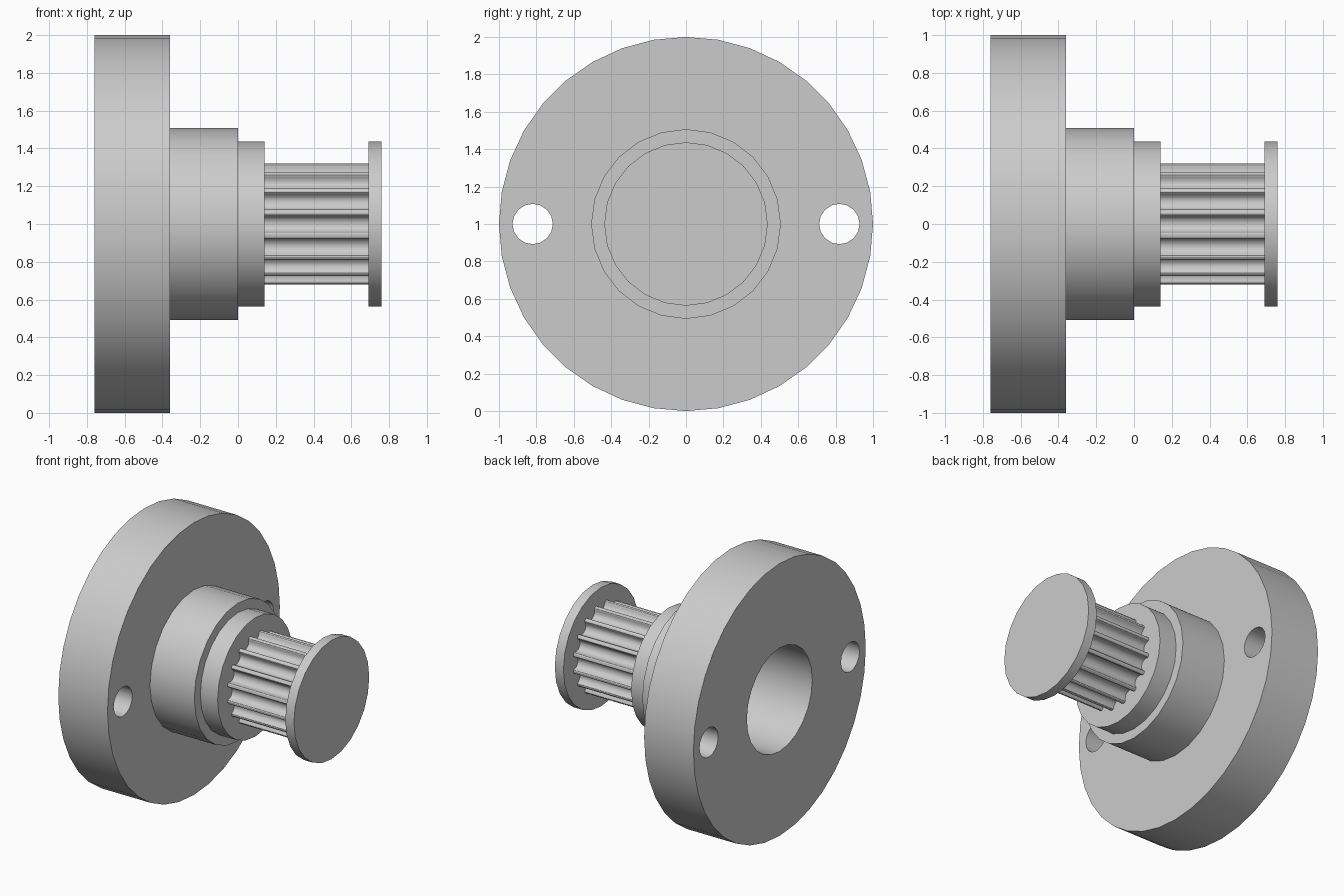
import bpy, bmesh
from math import sin, cos, pi, sqrt

cube = bpy.data.objects.get("Cube")
if cube:
    bpy.data.objects.remove(cube, do_unlink=True)

AXIS_Z = 1.0

grey = bpy.data.materials.new("plain grey")
grey.use_nodes = True
grey.diffuse_color = (0.6, 0.6, 0.6, 1)
grey.node_tree.nodes["Principled BSDF"].inputs["Base Color"].default_value = (0.6, 0.6, 0.6, 1)


def circle(radius, sides, y=0.0):
    """Outline in the y-z plane, relative to the shaft axis."""
    return [(y + radius * cos(2 * pi * i / sides), radius * sin(2 * pi * i / sides))
            for i in range(sides)]


def prism(name, outline, x0, x1):
    """Extrude a y-z outline along x."""
    bm = bmesh.new()
    face = bm.faces.new([bm.verts.new((x0, y, AXIS_Z + z)) for y, z in outline])
    new = bmesh.ops.extrude_face_region(bm, geom=[face])["geom"]
    bmesh.ops.translate(bm, vec=(x1 - x0, 0, 0),
                        verts=[v for v in new if isinstance(v, bmesh.types.BMVert)])
    bmesh.ops.recalc_face_normals(bm, faces=bm.faces)
    mesh = bpy.data.meshes.new(name)
    bm.to_mesh(mesh)
    bm.free()
    mesh.materials.append(grey)
    ob = bpy.data.objects.new(name, mesh)
    bpy.context.collection.objects.link(ob)
    return ob


def activate(ob):
    bpy.ops.object.select_all(action='DESELECT')
    ob.select_set(True)
    bpy.context.view_layer.objects.active = ob


def drill(ob, cutters):
    activate(ob)
    for cutter in cutters:
        mod = ob.modifiers.new("hole", 'BOOLEAN')
        mod.operation = 'DIFFERENCE'
        mod.solver = 'EXACT'
        mod.object = cutter
        bpy.ops.object.modifier_apply(modifier=mod.name)


def toothed_outline(radius, teeth, half_groove):
    """Belt pulley outline: narrow lands between rounded grooves."""
    base = sqrt(radius ** 2 - half_groove[0][0] ** 2)
    groove = [(-u, d) for u, d in half_groove] + [(0, 0.051)] + half_groove[::-1]
    points = []
    for i in range(teeth):
        a = 2 * pi * i / teeth
        for u, d in groove:
            r = base - d
            points.append((r * cos(a) - u * sin(a), r * sin(a) + u * cos(a)))
    return points


# Mounting flange and stepped hub
flange = prism("flange", circle(1.0, 36), -0.76, -0.36)
hub = prism("hub", circle(0.507, 24), -0.36, 0.0)
collar = prism("collar", circle(0.437, 24), 0.0, 0.14)

# Toothed belt section and end disc
half_groove = [(0.0565, 0), (0.049, 0.003), (0.045, 0.009), (0.0435, 0.016),
               (0.041, 0.023), (0.034, 0.036), (0.027, 0.0425), (0.019, 0.047), (0.0095, 0.05)]
gear = prism("toothed_section", toothed_outline(0.325, 16, half_groove), 0.14, 0.69)
end_disc = prism("end_disc", circle(0.437, 24), 0.69, 0.76)

# Blind centre bore and two bolt holes
bore = prism("bore_cutter", circle(0.38, 24), -0.9, -0.27)
bolts = [prism("bolt_cutter", circle(0.108, 16, side * 0.82), -0.9, -0.2) for side in (-1, 1)]
drill(flange, [bore] + bolts)
drill(hub, [bore])
for cutter in [bore] + bolts:
    bpy.data.objects.remove(cutter, do_unlink=True)

# Smooth round walls, crisp rims
for part in (flange, hub, collar, gear, end_disc):
    activate(part)
    bpy.ops.object.shade_smooth_by_angle(angle=pi / 6)
